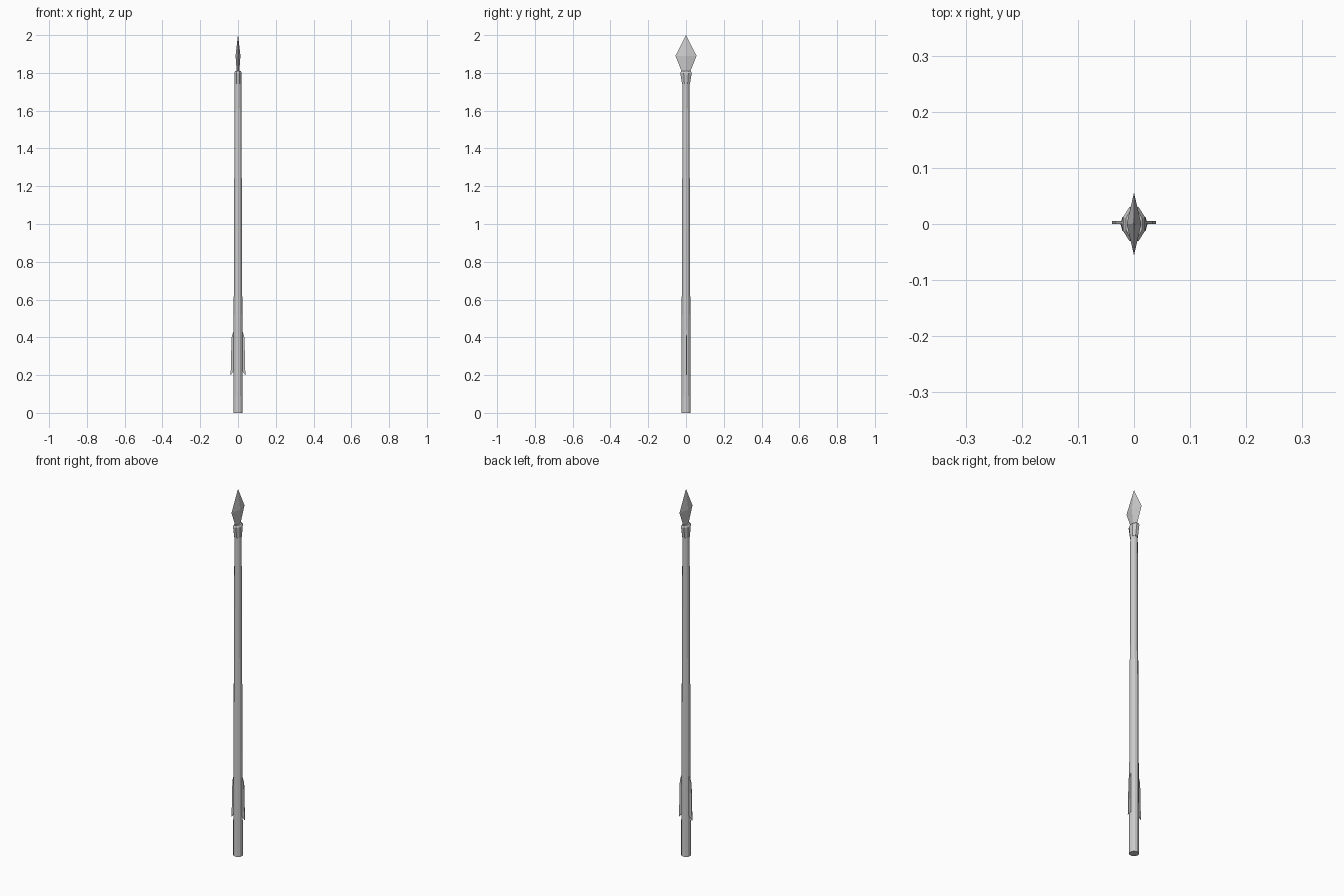
import bpy, bmesh
from math import cos, sin, pi

if "Cube" in bpy.data.objects:
    bpy.data.objects.remove(bpy.data.objects["Cube"])


def make_object(name, bm):
    bmesh.ops.recalc_face_normals(bm, faces=bm.faces)
    mesh = bpy.data.meshes.new(name)
    bm.to_mesh(mesh)
    bm.free()
    obj = bpy.data.objects.new(name, mesh)
    bpy.context.collection.objects.link(obj)
    return obj


def loft(name, sections, sides, turn=0.0):
    """Flat-faced elliptical loft; sections are (z, x radius, y radius)."""
    bm = bmesh.new()
    rings = []
    for z, rx, ry in sections:
        rings.append([bm.verts.new((rx * cos(2 * pi * i / sides + turn),
                                    ry * sin(2 * pi * i / sides + turn), z))
                      for i in range(sides)])
    for a, b in zip(rings, rings[1:]):
        for i in range(sides):
            j = (i + 1) % sides
            bm.faces.new((a[i], a[j], b[j], b[i]))
    bm.faces.new(rings[0])
    bm.faces.new(rings[-1])
    return make_object(name, bm)


def fin(name, side):
    """Thin feather plate extruded from its xz outline."""
    outline = [(0.015, 0.22), (0.024, 0.22), (0.039, 0.20),
               (0.034, 0.40), (0.022, 0.44), (0.015, 0.44)]
    bm = bmesh.new()
    face = bm.faces.new([bm.verts.new((side * x, 0.0, z)) for x, z in outline])
    ext = bmesh.ops.extrude_face_region(bm, geom=[face])
    verts = [v for v in ext["geom"] if isinstance(v, bmesh.types.BMVert)]
    bmesh.ops.translate(bm, verts=verts, vec=(0, 0.005, 0))
    return make_object(name, bm)


# Tapered shaft
loft("shaft", [(0, 0.024, 0.024), (0.5, 0.023, 0.023),
               (1.2, 0.020, 0.020), (1.76, 0.018, 0.018)], 12)

# Flared socket holding the head
loft("socket", [(1.74, 0.019, 0.022), (1.80, 0.021, 0.033),
                (1.81, 0.015, 0.028)], 8, pi / 8)

# Diamond-section blade
loft("blade", [(1.79, 0.005, 0.020), (1.81, 0.007, 0.024),
               (1.89, 0.013, 0.056), (2.0, 0.0005, 0.0005)], 4)

# Pair of tail fins
fin("left_fin", -1)
fin("right_fin", 1)
